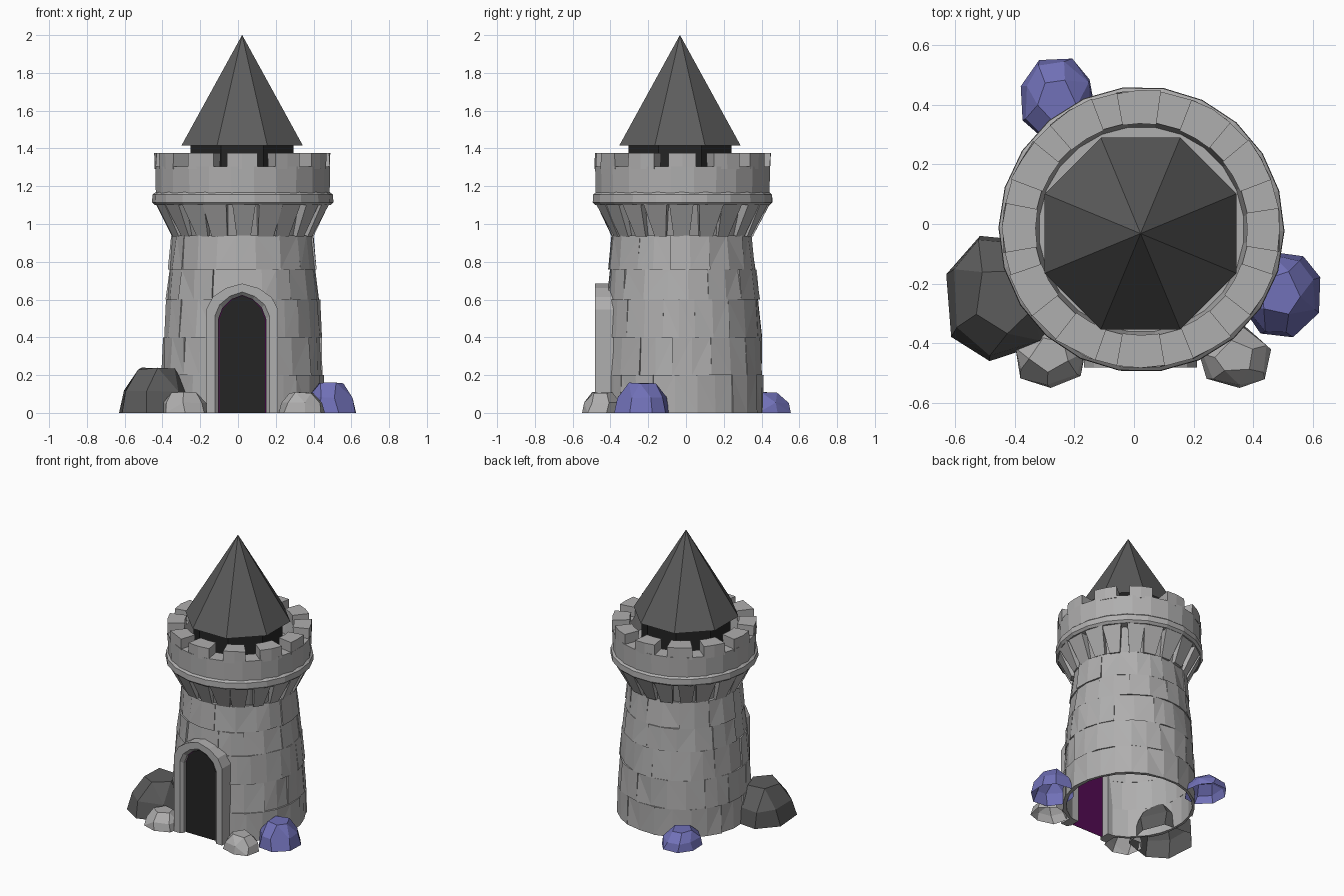
import bpy, bmesh, math, random

if "Cube" in bpy.data.objects:
    bpy.data.objects.remove(bpy.data.objects["Cube"])

random.seed(4)
CX, CY = 0.025, -0.018          # tower axis


def material(name, rgb):
    m = bpy.data.materials.new(name)
    m.diffuse_color = (*rgb, 1)
    m.use_nodes = True
    m.node_tree.nodes["Principled BSDF"].inputs["Base Color"].default_value = m.diffuse_color
    return m


STONE = material("grey_stone", (0.43, 0.425, 0.425))
SLATE = material("dark_slate", (0.108, 0.108, 0.108))
BLUE = material("blue_rock", (0.165, 0.165, 0.48))
BLACK = material("door_black", (0.018, 0.018, 0.018))
PURPLE = material("door_purple", (0.085, 0.003, 0.085))


def finish(bm, name, mat, recalc=True):
    if recalc:
        bmesh.ops.recalc_face_normals(bm, faces=bm.faces)
    me = bpy.data.meshes.new(name)
    bm.to_mesh(me)
    bm.free()
    me.materials.append(mat)
    ob = bpy.data.objects.new(name, me)
    bpy.context.collection.objects.link(ob)
    return ob


def polar(r, deg, z):
    a = math.radians(deg)       # 0 degrees faces the front
    return (CX + r * math.sin(a), CY - r * math.cos(a), z)


def block(bm, a0, a1, section, seg=2, jit=0.0, taper=1.0):
    """Curved stone: closed (r, z) section swept from a0 to a1; taper narrows its foot."""
    rows = []
    mid, zlow = (a0 + a1) / 2, min(z for r, z in section)
    for i in range(seg + 1):
        a = a0 + (a1 - a0) * i / seg
        rows.append([bm.verts.new(polar(r + (random.uniform(-jit, jit) if k < 2 else 0),
                                        mid + (a - mid) * (taper if z == zlow else 1), z))
                     for k, (r, z) in enumerate(section)])
    n = len(section)
    for p, q in zip(rows, rows[1:]):
        for k in range(n):
            bm.faces.new((p[k], q[k], q[(k + 1) % n], p[(k + 1) % n]))
    bm.faces.new(rows[0])
    bm.faces.new(rows[-1][::-1])


def lathe(name, profile, n, mat, closed=True, start=0.0):
    bm = bmesh.new()
    rings = [[bm.verts.new(polar(r, start + 360 * i / n, z)) for i in range(n)] for r, z in profile]
    pairs = list(zip(rings, rings[1:])) + ([(rings[-1], rings[0])] if closed else [])
    for p, q in pairs:
        for i in range(n):
            j = (i + 1) % n
            bm.faces.new((p[i], p[j], q[j], q[i]))
    return finish(bm, name, mat)


# Tower wall: staggered courses of rough stones, leaving the doorway open
bm = bmesh.new()
levels = [(0.0, 0.43), (0.2, 0.428), (0.4, 0.418), (0.6, 0.404), (0.76, 0.388), (0.94, 0.37)]
for c, ((z0, r0), (z1, r1)) in enumerate(zip(levels, levels[1:])):
    start, end = (20, 340) if c < 3 else (c * 13, c * 13 + 360)
    count = 11
    cuts = [start + (end - start) * i / count for i in range(count + 1)]
    for i in range(1, count):
        cuts[i] += random.uniform(-4, 4) + (6 if c % 2 else -6)
    for a0, a1 in zip(cuts, cuts[1:]):
        d = random.uniform(-0.005, 0.005)
        block(bm, a0, a1, [(r0 + d, z0), (r1 + d, z1), (r1 - 0.022, z1), (r0 - 0.022, z0)], 2, 0.006)
bmesh.ops.triangulate(bm, faces=[f for f in bm.faces if len(f.verts) == 4])
finish(bm, "wall_stones", STONE)

# Corbels under the parapet, with a flared wall behind them
lathe("corbel_backing", [(0.35, 0.92), (0.41, 1.11), (0.33, 1.11), (0.32, 0.92)], 24, STONE)
bm = bmesh.new()
for i in range(20):
    a = i * 18 + random.uniform(-2, 2)
    w = random.uniform(7, 8.5)
    block(bm, a - w, a + w, [(0.376, 0.935), (0.462, 1.105), (0.40, 1.105), (0.335, 0.935)],
          1, 0.005, random.uniform(0.6, 0.85))
finish(bm, "corbels", STONE)

# Moulding ring, parapet and walkway
lathe("moulding_ring", [(0.465, 1.10), (0.48, 1.115), (0.478, 1.155), (0.46, 1.17),
                        (0.38, 1.17), (0.38, 1.10)], 22, STONE, start=7.5)
lathe("parapet", [(0.464, 1.16), (0.467, 1.305), (0.36, 1.305), (0.345, 1.2),
                  (0.25, 1.2), (0.25, 1.16)], 24, STONE, start=7.5)
bm = bmesh.new()
for i in range(12):
    w = random.uniform(9, 10.5)
    a = i * 30 + random.uniform(-1.5, 1.5)
    block(bm, a - w, a + w, [(0.466, 1.29), (0.466, 1.375), (0.355, 1.375), (0.36, 1.29)], 2, 0.004)
finish(bm, "merlons", STONE)

# Octagonal roof on its dark drum
CX, CY = 0.022, -0.032
lathe("roof_drum", [(0.295, 1.17), (0.295, 1.42)], 8, BLACK, False, 22.5)
lathe("roof_cone", [(0.28, 1.415), (0.348, 1.415), (0.0005, 2.0)], 8, SLATE, False, 22.5)


# Door surround and door
def arch(hw, top):
    half = [(1, 0), (1, 0.8), (0.82, 0.895), (0.45, 0.965), (0, 1)]
    pts = [(-x, z) for x, z in half] + half[-2::-1]
    return [(CX + x * hw, z * top) for x, z in pts]


bm = bmesh.new()
loops = [[bm.verts.new((x, y, z)) for x, z in arch(hw, top)] for hw, top, y in
         [(0.19, 0.685, -0.385), (0.19, 0.685, -0.482), (0.145, 0.64, -0.482),
          (0.125, 0.622, -0.462), (0.125, 0.622, -0.385)]]
for p, q in zip(loops, loops[1:] + loops[:1]):
    for i in range(len(p) - 1):
        bm.faces.new((p[i], p[i + 1], q[i + 1], q[i]))
for e in (0, -1):
    bm.faces.new([l[e] for l in loops])
finish(bm, "door_surround", STONE)

for name, hw, y, mat in [("door_front", 0.121, -0.446, BLACK), ("door_back", 0.127, -0.441, PURPLE)]:
    bm = bmesh.new()
    bm.faces.new([bm.verts.new((x, y, z)) for x, z in arch(hw, hw + 0.499)])
    bm.normal_update()
    f = bm.faces[:][0]
    if (f.normal.y > 0) == (mat is BLACK):
        f.normal_flip()
    finish(bm, name, mat, False)


# Boulders: faceted hulls fitted to a footprint, open underneath
def rock(name, x0, x1, y0, y1, h, mat, seed, sides=7):
    rnd = random.Random(seed)
    pts = []
    for s, z, n in [(1.0, 0, sides), (0.9, 0.5, sides), (0.52, 1.0, 5)]:
        for i in range(n):
            a = 2 * math.pi * (i + rnd.uniform(-0.15, 0.15)) / n + seed
            r = s * rnd.uniform(0.95, 1.05)
            zz = z * rnd.uniform(0.93, 1.0) if z else 0
            pts.append((r * math.cos(a), r * math.sin(a), zz))
    lo = [min(p[k] for p in pts) for k in range(3)]
    hi = [max(p[k] for p in pts) for k in range(3)]
    box = [(x0, x1), (y0, y1), (0, h)]
    bm = bmesh.new()
    for p in pts:
        bm.verts.new([b[0] + (b[1] - b[0]) * (p[k] - lo[k]) / (hi[k] - lo[k])
                      for k, b in enumerate(box)])
    bmesh.ops.convex_hull(bm, input=bm.verts[:])
    bmesh.ops.dissolve_limit(bm, angle_limit=math.radians(14), verts=bm.verts[:], edges=bm.edges[:])
    bmesh.ops.recalc_face_normals(bm, faces=bm.faces)
    base = [f for f in bm.faces if all(v.co.z < 1e-4 for v in f.verts)]
    bmesh.ops.delete(bm, geom=base, context='FACES')
    finish(bm, name, mat, False)


rock("dark_boulder", -0.63, -0.25, -0.46, -0.04, 0.24, SLATE, 1)
rock("grey_boulder_left", -0.40, -0.16, -0.55, -0.34, 0.11, STONE, 2)
rock("grey_boulder_right", 0.215, 0.46, -0.55, -0.34, 0.11, STONE, 3)
rock("blue_boulder_right", 0.36, 0.625, -0.38, -0.09, 0.16, BLUE, 5, 8)
rock("blue_boulder_back", -0.38, -0.13, 0.27, 0.555, 0.11, BLUE, 6, 8)
